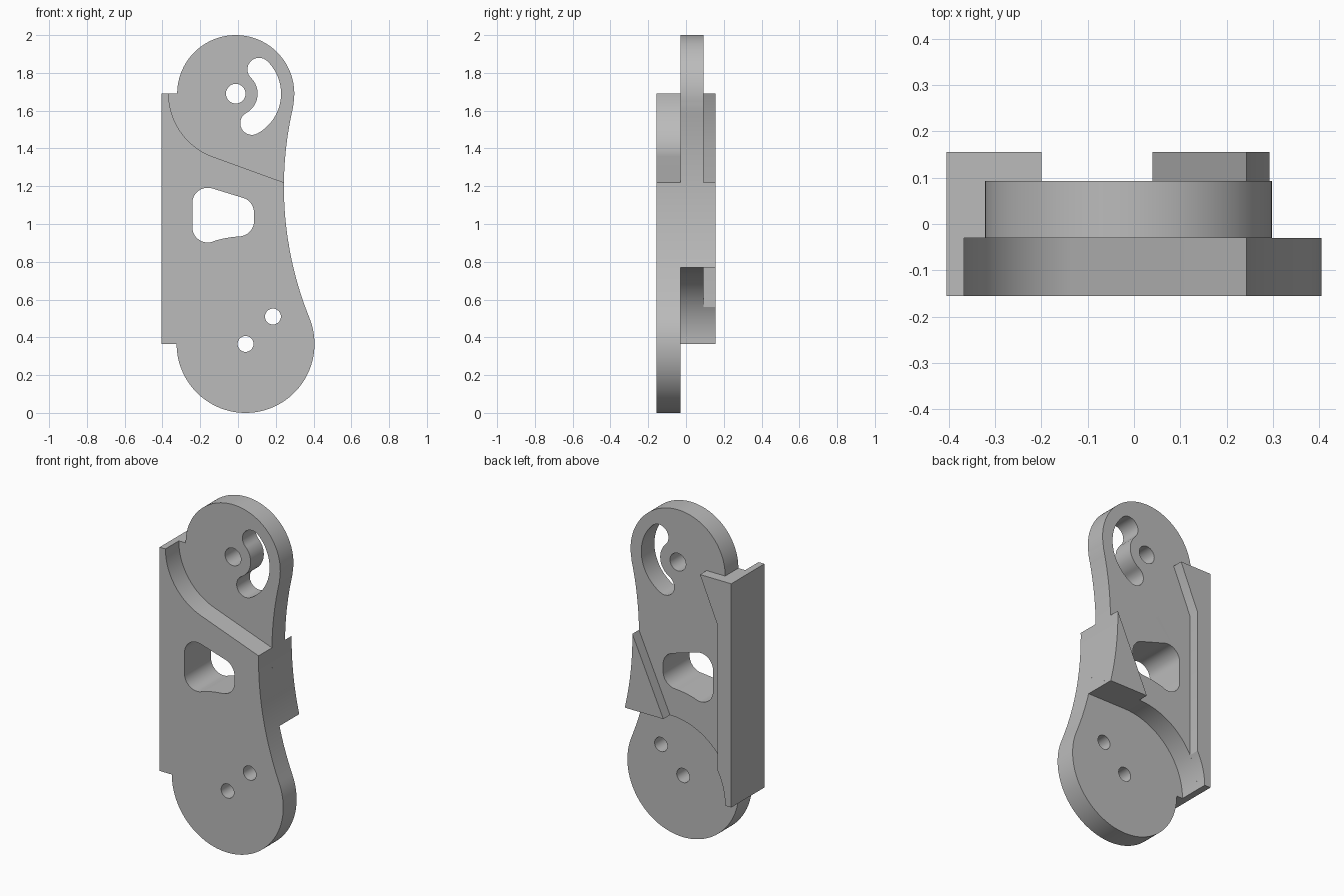
import bpy, bmesh
from math import sin, cos, radians, pi
from mathutils import Matrix

cube = bpy.data.objects.get("Cube")
if cube:
    bpy.data.objects.remove(cube)

grey = bpy.data.materials.new("plain grey")
grey.use_nodes = True
colour = (0.5, 0.5, 0.5, 1)
grey.diffuse_color = colour
grey.node_tree.nodes["Principled BSDF"].inputs["Base Color"].default_value = colour

# Shared layout: pivots, the waist arc tangent to both ends, depth levels
TOP, BOTTOM, WAIST = (-0.012, 1.69), (0.04, 0.365), (2.093, 1.197)
R_TOP, R_BOTTOM, R_WAIST = 0.31, 0.365, 1.85
R_TOP_STEP, R_BOTTOM_STEP = 0.355, 0.405
EDGE, RIB = -0.405, -0.315
FRONT, STEP, REAR, BACK = -0.155, -0.03, 0.093, 0.155


def arc(centre, r, start, end, n=32):
    """Points on an arc, angles in degrees."""
    angles = [radians(start + (end - start) * i / n) for i in range(n + 1)]
    return [(centre[0] + r * cos(a), centre[1] + r * sin(a)) for a in angles]


def circle(centre, r, n=40):
    return arc(centre, r, 0, 360, n)[:-1]


def waist(z0, z1, n=24):
    """Concave side edge between two heights."""
    zs = [z0 + (z1 - z0) * i / n for i in range(n + 1)]
    return [(WAIST[0] - (R_WAIST ** 2 - (z - WAIST[1]) ** 2) ** 0.5, z) for z in zs]


def plate(name, y0, y1, outline, holes=()):
    """Extrude an outline with holes between two depths."""
    curve = bpy.data.curves.new(name, 'CURVE')
    curve.dimensions = '2D'
    curve.fill_mode = 'BOTH'
    curve.extrude = (y1 - y0) / 2
    for loop in (outline, *holes):
        spline = curve.splines.new('POLY')
        spline.points.add(len(loop) - 1)
        for point, (x, z) in zip(spline.points, loop):
            point.co = (x, z, 0, 1)
        spline.use_cyclic_u = True
    helper = bpy.data.objects.new(name + "_helper", curve)
    bpy.context.collection.objects.link(helper)
    bpy.context.view_layer.update()
    deps = bpy.context.evaluated_depsgraph_get()
    mesh = bpy.data.meshes.new_from_object(helper.evaluated_get(deps))
    bpy.data.objects.remove(helper)
    mesh.transform(Matrix.Translation((0, (y0 + y1) / 2, 0)) @ Matrix.Rotation(pi / 2, 4, 'X'))
    bm = bmesh.new()
    bm.from_mesh(mesh)
    bmesh.ops.remove_doubles(bm, verts=bm.verts, dist=0.0002)
    bmesh.ops.recalc_face_normals(bm, faces=bm.faces)
    bm.to_mesh(mesh)
    bm.free()
    mesh.materials.clear()
    mesh.materials.append(grey)
    obj = bpy.data.objects.new(name, mesh)
    bpy.context.collection.objects.link(obj)
    bpy.ops.object.select_all(action='DESELECT')
    obj.select_set(True)
    bpy.context.view_layer.objects.active = obj
    bpy.ops.object.shade_smooth_by_angle(angle=radians(25))
    return obj


# Rounded window through the front and middle plates
window = (arc((0.003, 1.06), 0.082, 0, 69.5, 10)
          + arc((-0.16, 1.11), 0.082, 69.5, 180, 14)
          + arc((-0.16, 0.984), 0.082, 180, 288, 14)
          + arc(BOTTOM, 0.57, 108, 93.4, 10)[1:-1]
          + arc((0.003, 1.016), 0.082, 273.4, 360, 10))

# Curved slot around the top pivot
slot = (arc(TOP, 0.24, -61, 46, 30) + arc((0.112, 1.818), 0.062, 46, 226, 16)[1:-1]
        + arc(TOP, 0.116, 46, -61, 24) + arc((0.074, 1.534), 0.062, 119, 299, 16)[1:-1])

# Front plate: lower round end, waist, slanted step under the upper end
plate("front_plate", FRONT, STEP,
      [(EDGE, BOTTOM[1])] + arc(BOTTOM, R_BOTTOM, 180, 382, 64)
      + waist(0.502, 1.22)[1:]
      + arc(TOP, R_TOP_STEP, 249.5, 180) + [(EDGE, TOP[1])],
      [window, circle(BOTTOM, 0.042), circle((0.185, 0.51), 0.042)])

# Middle plate: upper round end, cut away around the lower end
plate("middle_plate", STEP, REAR,
      [(EDGE, BOTTOM[1])] + arc(BOTTOM, R_BOTTOM_STEP, 180, 90)
      + waist(0.77, 1.62) + arc(TOP, R_TOP, -13.2, 180, 64)[1:] + [(EDGE, TOP[1])],
      [window, circle(TOP, 0.052), slot])

# Back rib along the straight side, flared at the top
plate("back_rib", REAR, BACK,
      [(EDGE, BOTTOM[1])] + arc(BOTTOM, R_BOTTOM_STEP, 180, 151.2, 12)
      + [(RIB, 1.42), (-0.2, TOP[1]), (EDGE, TOP[1])])

# Back wedge on the waist side
plate("back_wedge", REAR, BACK, [(BOTTOM[0], 0.77)] + waist(0.77, 1.22))
